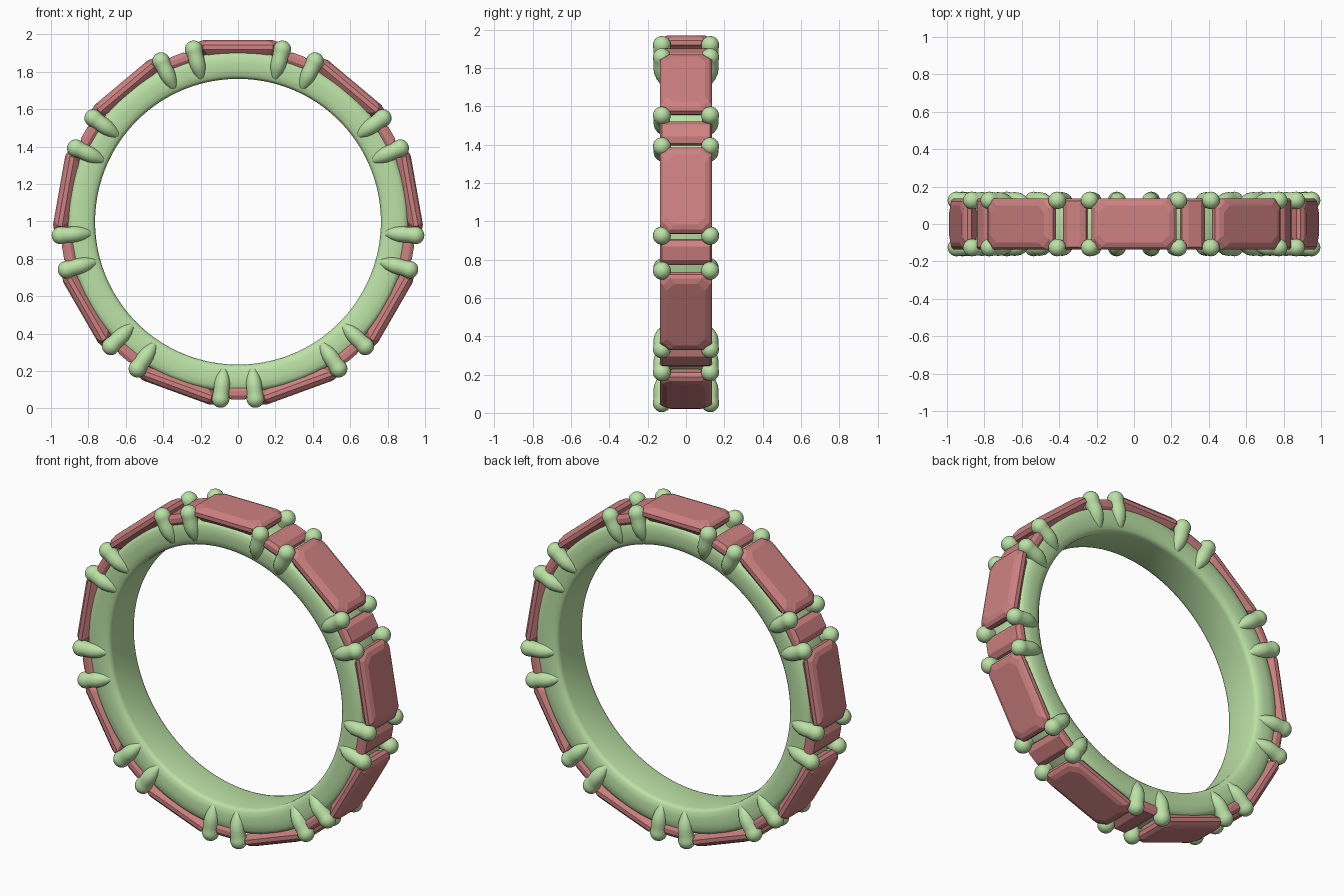
import bpy, bmesh
from math import cos, sin, pi, radians
from mathutils import Vector

if "Cube" in bpy.data.objects:
    bpy.data.objects.remove(bpy.data.objects["Cube"])

CZ = 0.998   # height of the ring centre


def material(name, rgb):
    m = bpy.data.materials.new(name)
    m.diffuse_color = (*rgb, 1)
    m.use_nodes = True
    m.node_tree.nodes["Principled BSDF"].inputs["Base Color"].default_value = m.diffuse_color
    return m


GREEN = material("green_metal", (0.50, 0.76, 0.38))
RED = material("red_stone", (0.62, 0.22, 0.22))


def place(angle, u, y, r):
    """Tangential u, sideways y, radial r -> world position."""
    return Vector((r * cos(angle) - u * sin(angle), y, CZ + r * sin(angle) + u * cos(angle)))


def bridge(bm, loops, closed=False):
    n = len(loops[0])
    pairs = list(zip(loops, loops[1:])) + ([(loops[-1], loops[0])] if closed else [])
    for a, b in pairs:
        for i in range(n):
            j = (i + 1) % n
            bm.faces.new((a[i], a[j], b[j], b[i]))
    if not closed:
        bm.faces.new(loops[0])
        bm.faces.new(loops[-1])


def finish(bm, name, mat, smooth=None):
    bmesh.ops.recalc_face_normals(bm, faces=bm.faces)
    me = bpy.data.meshes.new(name)
    bm.to_mesh(me)
    bm.free()
    me.materials.append(mat)
    ob = bpy.data.objects.new(name, me)
    bpy.context.collection.objects.link(ob)
    if smooth:
        bpy.ops.object.select_all(action='DESELECT')
        ob.select_set(True)
        bpy.context.view_layer.objects.active = ob
        bpy.ops.object.shade_smooth_by_angle(angle=radians(smooth))
    return ob


# Band: rounded profile (y, r) swept round the circle
half = [(0.095, 0.764), (0.112, 0.768), (0.122, 0.78), (0.129, 0.81), (0.131, 0.85),
        (0.128, 0.885), (0.118, 0.903), (0.10, 0.91)]
profile = half + [(-y, r) for y, r in reversed(half)]
bm = bmesh.new()
N = 144
bridge(bm, [[bm.verts.new(place(2 * pi * k / N, 0, y, r)) for y, r in profile]
            for k in range(N)], closed=True)
finish(bm, "band", GREEN, 50)


# Step-cut stone: octagon outlines stacked from pavilion to table
def stone(name, angle, hl, hw, cut, levels):
    bm = bmesh.new()
    loops = []
    for r, du, dy in levels:
        a, b = hl - du, hw - dy
        pts = [(a, b - cut), (a - cut, b), (-a + cut, b), (-a, b - cut),
               (-a, -b + cut), (-a + cut, -b), (a - cut, -b), (a, -b + cut)]
        loops.append([bm.verts.new(place(angle, u, y, r)) for u, y in pts])
    bridge(bm, loops)
    finish(bm, name, RED)


LARGE = [(0.875, 0.05, 0.04), (0.912, 0.012, 0.008), (0.922, 0, 0), (0.945, 0, 0),
         (0.962, 0.016, 0.014), (0.971, 0.042, 0.036)]
SMALL = [(0.875, 0.02, 0.02), (0.905, 0, 0), (0.93, 0, 0), (0.95, 0.03, 0.012)]


# Prong: tapered tube hugging the band side, ending in a round bead
def prong(name, angle, side):
    path = [(0.102, 0.775, 0.012), (0.112, 0.80, 0.023), (0.121, 0.83, 0.034),
            (0.126, 0.86, 0.041), (0.128, 0.89, 0.0425), (0.127, 0.915, 0.042),
            (0.126, 0.93, 0.044)]
    R, c = 0.047, 0.952
    path += [(0.126, c + R * sin(t), R * cos(t)) for t in (radians(d) for d in range(-15, 86, 14))]
    bm = bmesh.new()
    n = 20
    bridge(bm, [[bm.verts.new(place(angle, w * cos(2 * pi * i / n),
                                    side * (y + w * sin(2 * pi * i / n)), r))
                 for i in range(n)] for y, r, w in path])
    finish(bm, name, GREEN, 60)


# Nine repeats: large stone, small stone, four prongs
for k in range(9):
    a = radians(90 + 40 * k)
    b = a + radians(20)
    stone(f"large_stone_{k}", a, 0.228, 0.136, 0.04, LARGE)
    stone(f"small_stone_{k}", b, 0.066, 0.136, 0.004, SMALL)
    for i, d in enumerate((-5.6, 5.6)):
        for side in (-1, 1):
            prong(f"prong_{k}_{i}_{'front' if side < 0 else 'back'}", b + radians(d), side)
